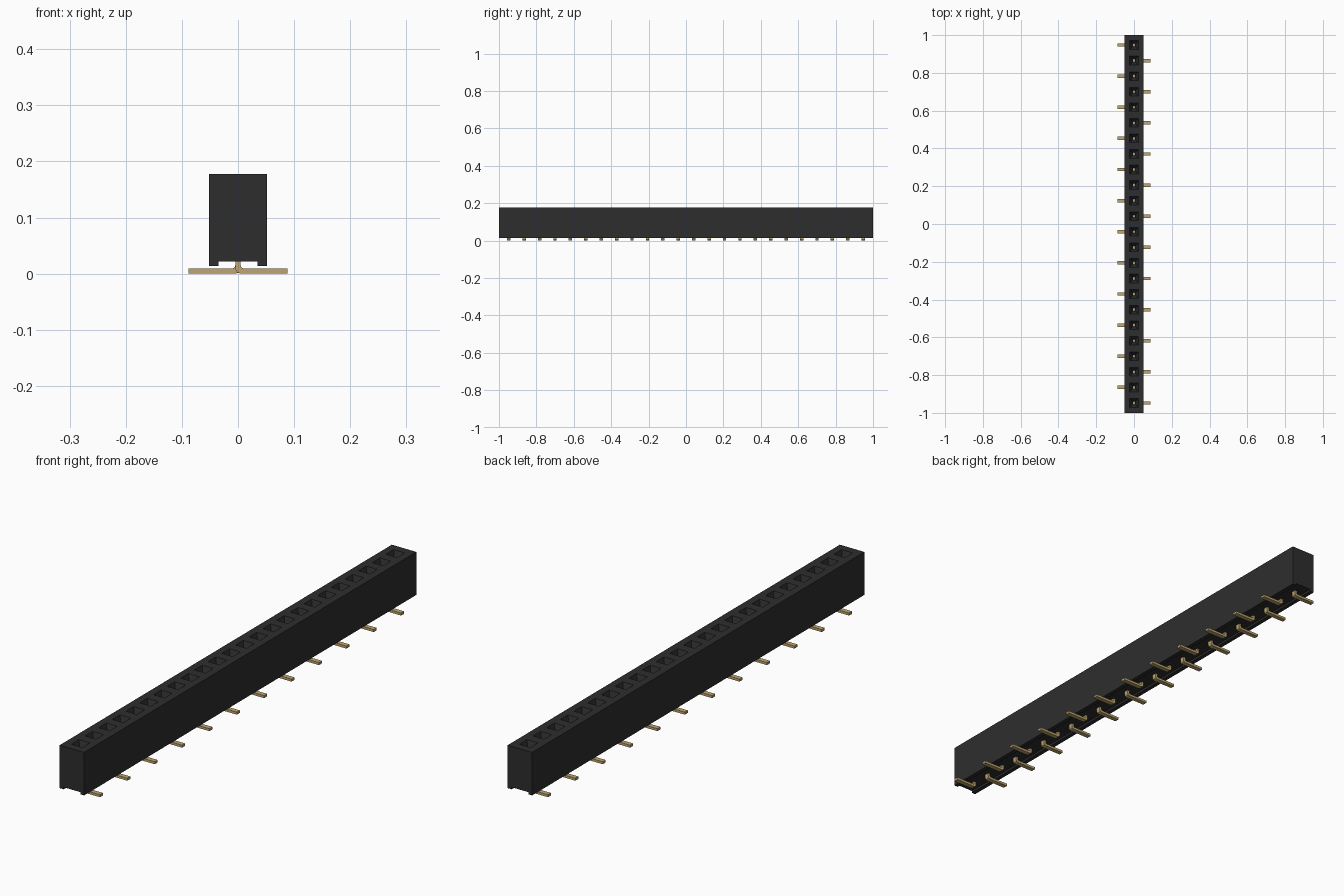
import bpy
import bmesh

cube = bpy.data.objects.get("Cube")
if cube:
    bpy.data.objects.remove(cube, do_unlink=True)

COUNT, PITCH = 24, 0.0824
HALF_W, TOP = 0.0515, 0.178
HOLE, THROAT, FLOOR = 0.023, 0.007, 0.130
PIN_Y = [(i - (COUNT - 1) / 2) * PITCH for i in range(COUNT)]


def material(name, rgb, metallic=0.0):
    mat = bpy.data.materials.new(name)
    mat.use_nodes = True
    mat.diffuse_color = (*rgb, 1)
    bsdf = mat.node_tree.nodes["Principled BSDF"]
    bsdf.inputs["Base Color"].default_value = (*rgb, 1)
    bsdf.inputs["Metallic"].default_value = metallic
    bsdf.inputs["Roughness"].default_value = 0.6
    return mat


def finish(bm, name, mat):
    bmesh.ops.remove_doubles(bm, verts=bm.verts, dist=1e-5)
    bmesh.ops.recalc_face_normals(bm, faces=bm.faces)
    mesh = bpy.data.meshes.new(name)
    bm.to_mesh(mesh)
    bm.free()
    mesh.materials.append(mat)
    obj = bpy.data.objects.new(name, mesh)
    bpy.context.collection.objects.link(obj)
    return obj


def face(bm, points):
    return bm.faces.new([bm.verts.new(p) for p in points])


def rect(hx, y0, y1, z):
    return [(-hx, y0, z), (hx, y0, z), (hx, y1, z), (-hx, y1, z)]


def bridge(bm, a, b):
    for i in range(4):
        j = (i + 1) % 4
        face(bm, [a[i], a[j], b[j], b[i]])


black = material("black plastic", (0.027, 0.027, 0.028))
gold = material("gold contact", (0.52, 0.38, 0.16))

# Housing: channelled underside, one tapered square socket per contact
profile = [(HALF_W, TOP), (HALF_W, 0.014), (0.035, 0.014), (0.035, 0.022),
           (-0.035, 0.022), (-0.035, 0.014), (-HALF_W, 0.014), (-HALF_W, TOP)]
bm = bmesh.new()
for i, y in enumerate(PIN_Y):
    y0 = -1 if i == 0 else y - PITCH / 2
    y1 = 1 if i == COUNT - 1 else y + PITCH / 2
    for (xa, za), (xb, zb) in zip(profile, profile[1:]):
        face(bm, [(xa, y0, za), (xb, y0, zb), (xb, y1, zb), (xa, y1, za)])
    rim = rect(HOLE, y - HOLE, y + HOLE, TOP)
    throat = rect(THROAT, y - THROAT, y + THROAT, FLOOR)
    bridge(bm, rect(HALF_W, y0, y1, TOP), rim)
    bridge(bm, rim, throat)
    face(bm, throat)
for y in (-1, 1):
    face(bm, [(x, y, z) for x, z in profile])
finish(bm, "housing", black)

# Contacts: bent strips whose feet alternate between the two sides
T, W = 0.0048, 0.009
strip = [(-T, FLOOR + 0.002), (T, FLOOR + 0.002), (T, 0.0145), (0.0062, 0.011),
         (0.0095, 0.0095), (0.088, 0.0095), (0.088, 0.0), (0.005, 0.0),
         (-0.001, 0.002), (-T, 0.0075)]
for i, y in enumerate(PIN_Y):
    side = 1 if i % 2 == 0 else -1
    bm = bmesh.new()
    start = face(bm, [(side * x, y - W, z) for x, z in strip])
    grown = bmesh.ops.extrude_face_region(bm, geom=[start], use_keep_orig=True)
    moved = [v for v in grown["geom"] if isinstance(v, bmesh.types.BMVert)]
    bmesh.ops.translate(bm, verts=moved, vec=(0, 2 * W, 0))
    finish(bm, f"contact_{i + 1:02d}", gold)
